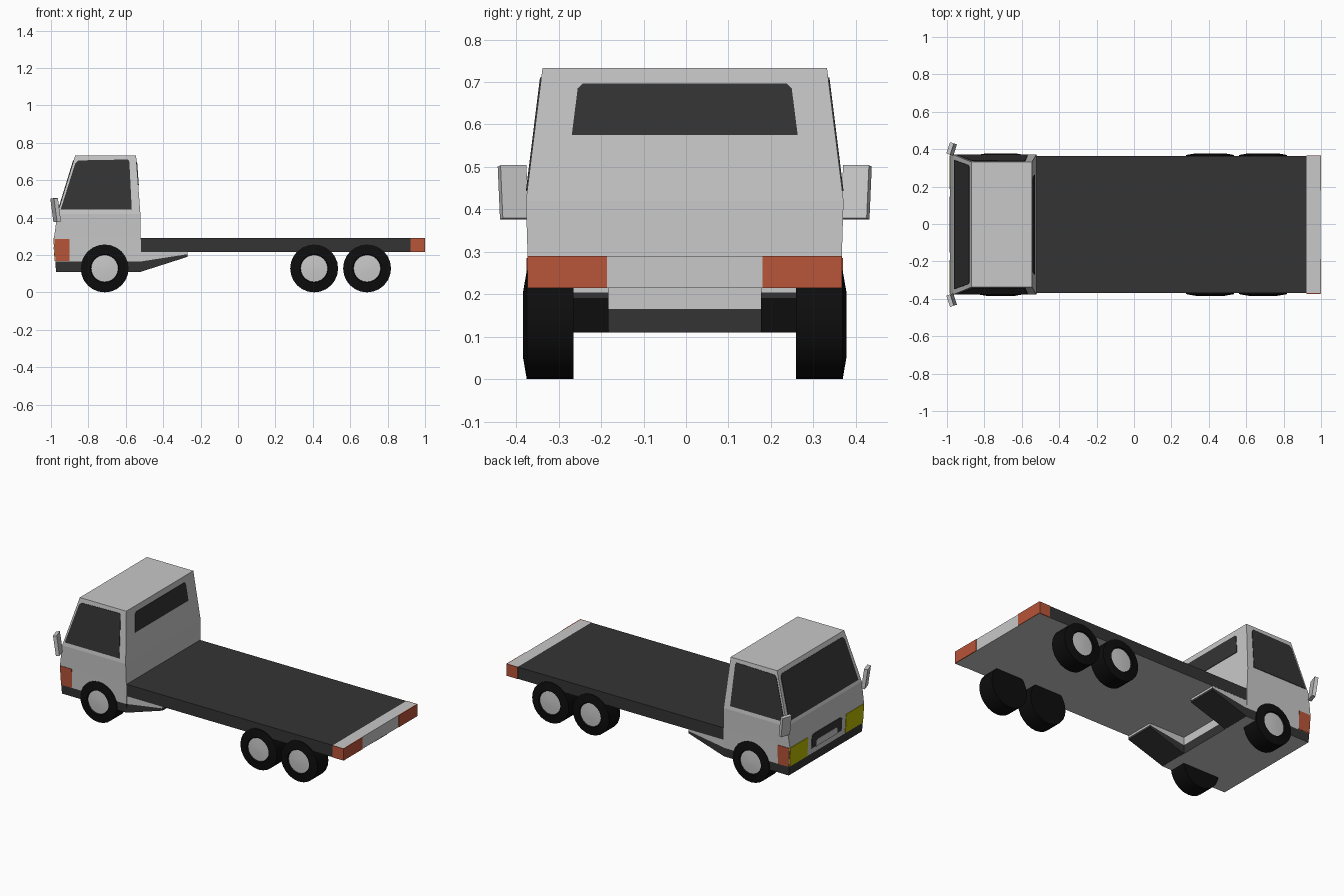
import bpy
import bmesh
import math
from mathutils import Vector, Matrix

if "Cube" in bpy.data.objects:
    bpy.data.objects.remove(bpy.data.objects["Cube"], do_unlink=True)

CY = -0.003  # lengthwise centre line


def material(name, rgb):
    m = bpy.data.materials.new(name)
    m.use_nodes = True
    col = (*rgb, 1.0)
    m.diffuse_color = col
    m.node_tree.nodes["Principled BSDF"].inputs["Base Color"].default_value = col
    return m


LIGHT = material("light grey paint", (0.58, 0.58, 0.58))
DARK = material("charcoal", (0.034, 0.034, 0.034))
RUBBER = material("black rubber", (0.004, 0.004, 0.004))
ORANGE = material("orange lamp", (0.48, 0.09, 0.04))
YELLOW = material("yellow lamp", (0.48, 0.48, 0.0))


def finish(name, bm, *mats):
    bmesh.ops.recalc_face_normals(bm, faces=bm.faces)
    mesh = bpy.data.meshes.new(name)
    bm.to_mesh(mesh)
    bm.free()
    ob = bpy.data.objects.new(name, mesh)
    ob.location.y = CY
    bpy.context.collection.objects.link(ob)
    for m in mats:
        mesh.materials.append(m)
    return ob


def box(name, lo, hi, *mats, rule=None, turn=None):
    """Box between two corners; rule(normal) picks a material, turn rotates about its centre."""
    lo, hi = Vector(lo), Vector(hi)
    bm = bmesh.new()
    bmesh.ops.create_cube(bm, size=1)
    bmesh.ops.scale(bm, vec=hi - lo, verts=bm.verts)
    if turn:
        bmesh.ops.transform(bm, matrix=turn, verts=bm.verts)
    bmesh.ops.translate(bm, vec=(lo + hi) / 2, verts=bm.verts)
    bm.normal_update()
    if rule:
        for f in bm.faces:
            f.material_index = rule(f.normal)
    return finish(name, bm, *mats)


def prism(name, profile, y0, y1, mat):
    """Extrude an (x, z) profile across the width."""
    bm = bmesh.new()
    face = bm.faces.new([bm.verts.new((x, y0, z)) for x, z in profile])
    ext = bmesh.ops.extrude_face_region(bm, geom=[face])["geom"]
    moved = [v for v in ext if isinstance(v, bmesh.types.BMVert)]
    bmesh.ops.translate(bm, vec=(0, y1 - y0, 0), verts=moved)
    return finish(name, bm, mat)


def plate(name, points, mat, thickness=0.006):
    """Thin panel lying on a surface."""
    bm = bmesh.new()
    bm.faces.new([bm.verts.new(p) for p in points])
    ob = finish(name, bm, mat)
    mod = ob.modifiers.new("thickness", "SOLIDIFY")
    mod.thickness = thickness
    mod.offset = 0
    return ob


# Cab shell: height, front x, back x, half width
LEVELS = [(0.11, -0.973, -0.519, 0.366), (0.165, -0.977, -0.519, 0.368),
          (0.29, -0.984, -0.52, 0.37), (0.42, -0.966, -0.522, 0.374),
          (0.733, -0.87, -0.545, 0.335)]


def cab_at(z):
    for a, b in zip(LEVELS, LEVELS[1:]):
        if z <= b[0]:
            t = (z - a[0]) / (b[0] - a[0])
            return [p + (q - p) * t for p, q in zip(a[1:], b[1:])]


def on_front(pts):
    return [(cab_at(z)[0], y, z) for y, z in pts]


def on_back(pts):
    return [(cab_at(z)[1], y, z) for y, z in pts]


def on_side(pts, s):
    return [(x, s * cab_at(z)[2], z) for x, z in pts]


bm = bmesh.new()
rings = [[bm.verts.new(c) for c in ((f, -w, z), (b, -w, z), (b, w, z), (f, w, z))]
         for z, f, b, w in LEVELS]
for n, (low, high) in enumerate(zip(rings, rings[1:])):
    for i in range(4):
        j = (i + 1) % 4
        bm.faces.new((low[i], low[j], high[j], high[i])).material_index = int(n == 0)
bm.faces.new(rings[0])
bm.faces.new(rings[-1])
finish("cab", bm, LIGHT, DARK)


# Cab glazing
def mirrored(half):
    return half + [(-y, z) for y, z in reversed(half)]


plate("windshield", on_front(mirrored([(0.345, 0.44), (0.318, 0.685), (0.305, 0.705)])), DARK)
plate("rear_window", on_back(mirrored([(0.266, 0.575), (0.252, 0.685), (0.24, 0.696)])), DARK)
side_glass = [(-0.948, 0.443), (-0.87, 0.69), (-0.855, 0.705),
              (-0.59, 0.71), (-0.581, 0.7), (-0.568, 0.443)]

# Grille with number plate panel
plate("grille", on_front(mirrored([(0.15, 0.2), (0.15, 0.28), (0.135, 0.29)])), DARK)
plate("grille_panel", on_front(mirrored([(0.105, 0.198), (0.105, 0.235), (0.09, 0.242)])), LIGHT, 0.009)

# Flat bed and tail beam, with pale undersides
box("flat_bed", (-0.52, -0.367, 0.215), (0.922, 0.367, 0.29), DARK, LIGHT,
    rule=lambda n: int(n.z < -0.5))
box("tail_beam", (0.922, -0.367, 0.215), (0.997, 0.367, 0.29), LIGHT)


def wheel(name, x, s, segments=24):
    """Lathe a tyre and slightly dished hub around the axle."""
    profile = [(0.262, 0.128), (0.372, 0.128), (0.381, 0.076), (0.374, 0.072), (0.378, 0.02)]
    bm = bmesh.new()
    loops = []
    for y, r in profile:
        angles = [2 * math.pi * k / segments for k in range(segments)]
        loops.append([bm.verts.new((x + r * math.cos(a), s * y, 0.128 + r * math.sin(a)))
                      for a in angles])
    for n, (p, q) in enumerate(zip(loops, loops[1:])):
        for k in range(segments):
            m = (k + 1) % segments
            bm.faces.new((p[k], p[m], q[m], q[k])).material_index = int(n > 2)
    bm.faces.new(loops[0])
    bm.faces.new(loops[-1]).material_index = 1
    ob = finish(name, bm, RUBBER, LIGHT)
    bpy.ops.object.select_all(action="DESELECT")
    ob.select_set(True)
    bpy.context.view_layer.objects.active = ob
    bpy.ops.object.shade_smooth_by_angle(angle=math.radians(25))


# Parts repeated on both sides
for s, side in ((1, "left"), (-1, "right")):
    plate(f"side_window_{side}", on_side(side_glass, s), DARK)
    plate(f"headlamp_{side}", on_front([(s * y, z) for y, z in (
        (0.366, 0.168), (0.19, 0.168), (0.19, 0.288), (0.368, 0.288))]), YELLOW)
    plate(f"corner_lamp_{side}", on_side(
        [(-0.976, 0.167), (-0.9, 0.167), (-0.9, 0.286), (-0.982, 0.286)], s), ORANGE)

    # Tail lamps wrapping the beam corners
    plate(f"tail_lamp_{side}", [(0.997, s * y, z) for y, z in (
        (0.183, 0.215), (0.369, 0.215), (0.369, 0.29), (0.183, 0.29))], ORANGE)
    plate(f"tail_marker_{side}", [(x, s * 0.367, z) for x, z in (
        (0.922, 0.215), (0.998, 0.215), (0.998, 0.29), (0.922, 0.29))], ORANGE)

    # Tapered skirts behind the cab
    prism(f"skirt_upper_{side}", [(-0.52, 0.165), (-0.27, 0.204), (-0.27, 0.216), (-0.52, 0.216)],
          s * 0.18, s * 0.366, LIGHT)
    prism(f"skirt_lower_{side}", [(-0.52, 0.11), (-0.27, 0.19), (-0.27, 0.204), (-0.52, 0.165)],
          s * 0.18, s * 0.366, DARK)

    # Door mirror, swept back and leaning
    tilt = Matrix.Rotation(math.radians(-18 * s), 4, "Z") @ Matrix.Rotation(math.radians(-8), 4, "Y")
    box(f"door_mirror_{side}", (-0.986, min(s * 0.372, s * 0.436), 0.377),
        (-0.964, max(s * 0.372, s * 0.436), 0.503), LIGHT, turn=tilt)

    for label, x in (("front", -0.713), ("middle", 0.407), ("rear", 0.69)):
        wheel(f"{label}_wheel_{side}", x, s)
